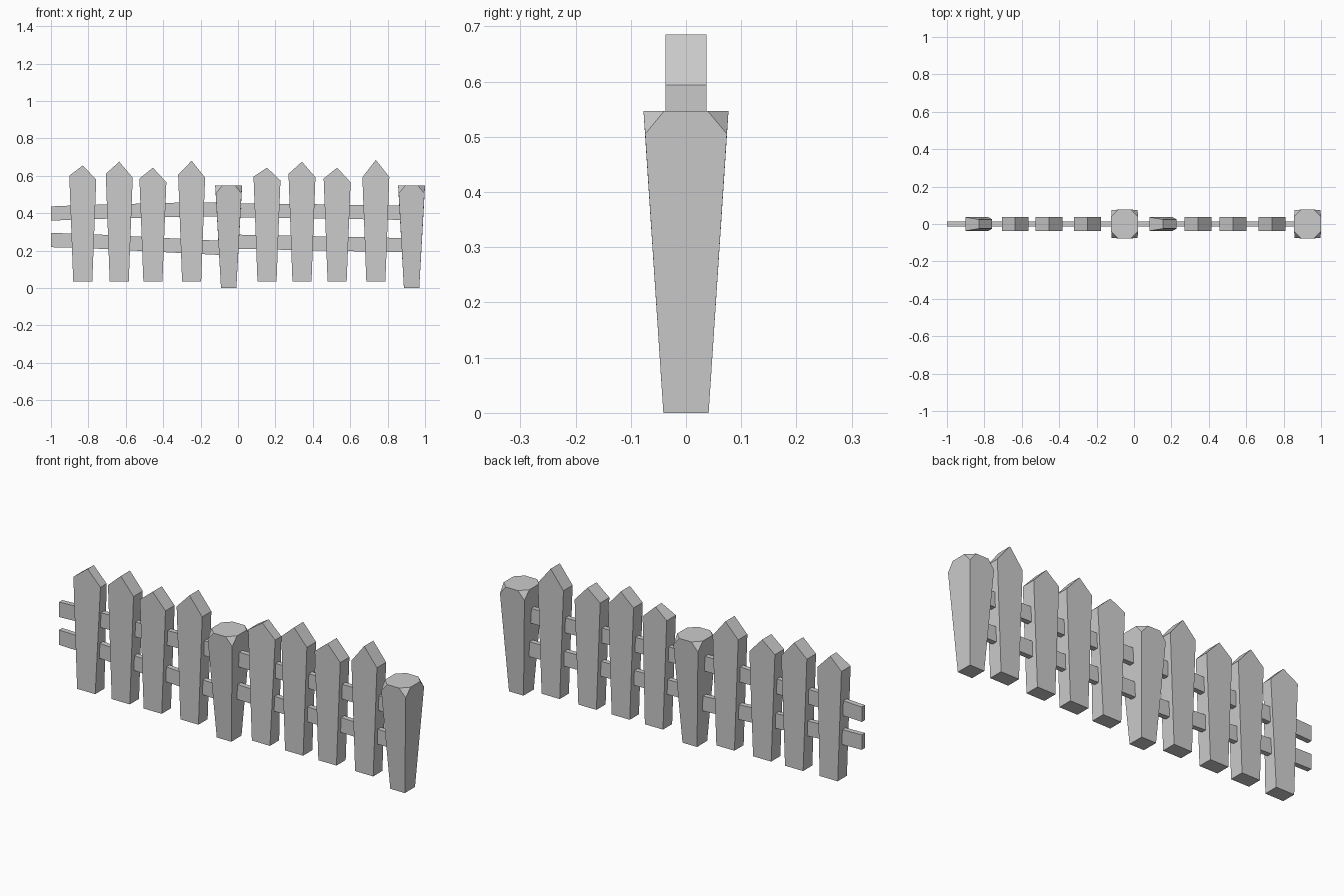
import bpy
import bmesh

if "Cube" in bpy.data.objects:
    bpy.data.objects.remove(bpy.data.objects["Cube"], do_unlink=True)

grey = bpy.data.materials.new("plain grey")
grey.use_nodes = True
colour = (0.6, 0.6, 0.6, 1)
grey.diffuse_color = colour
grey.node_tree.nodes["Principled BSDF"].inputs["Base Color"].default_value = colour


def finish(name, bm):
    bmesh.ops.recalc_face_normals(bm, faces=bm.faces)
    mesh = bpy.data.meshes.new(name)
    bm.to_mesh(mesh)
    bm.free()
    mesh.materials.append(grey)
    obj = bpy.data.objects.new(name, mesh)
    bpy.context.collection.objects.link(obj)
    return obj


def slab(name, profile):
    """Closed solid from (x, z, half depth) points, mirrored front to back."""
    bm = bmesh.new()
    front = [bm.verts.new((x, -d, z)) for x, z, d in profile]
    back = [bm.verts.new((x, d, z)) for x, z, d in profile]
    bm.faces.new(front)
    bm.faces.new(back[::-1])
    for i in range(len(front)):
        j = (i + 1) % len(front)
        bm.faces.new((front[j], front[i], back[i], back[j]))
    return finish(name, bm)


def picket(name, x, left_z, right_z, tip_z, slim):
    d = 0.037
    e = 0.025 if slim else d
    slab(name, [(x - 0.051, 0.035, d), (x + 0.051, 0.035, d),
                (x + 0.072, right_z, e), (x, tip_z, e), (x - 0.072, left_z, d)])


def post(name, x):
    """Tapered square post whose top corners are cut off."""
    top, cut_z, foot, wide, deep, cut = 0.547, 0.505, 0.041, 0.072, 0.077, 0.038
    corners = []
    for sx, sy in ((-1, -1), (1, -1), (1, 1), (-1, 1)):
        corners += [(x + sx * foot, sy * foot, 0),
                    (x + sx * (wide - 0.003), sy * (deep - 0.003), cut_z),
                    (x + sx * (wide - cut), sy * deep, top),
                    (x + sx * wide, sy * (deep - cut), top)]
    bm = bmesh.new()
    for c in corners:
        bm.verts.new(c)
    bmesh.ops.convex_hull(bm, input=bm.verts)
    bmesh.ops.dissolve_limit(bm, angle_limit=0.06, verts=bm.verts, edges=bm.edges)
    finish(name, bm)


def rail(name, path):
    h, d = 0.038, 0.013
    slab(name, [(x, z - h, d) for x, z in path] + [(x, z + h, d) for x, z in path[::-1]])


# Pointed pickets: centre, left and right shoulder, tip, slim right half
pickets = [
    (-0.83, 0.60, 0.58, 0.655, True), (-0.635, 0.61, 0.59, 0.675, False),
    (-0.455, 0.585, 0.565, 0.643, False), (-0.248, 0.605, 0.59, 0.68, False),
    (0.155, 0.595, 0.575, 0.643, True), (0.342, 0.61, 0.592, 0.675, False),
    (0.53, 0.585, 0.565, 0.643, False), (0.737, 0.592, 0.594, 0.685, False),
]
for number, values in enumerate(pickets, 1):
    picket(f"picket_{number}", *values)

# Thick posts
post("middle_post", -0.05)
post("end_post", 0.928)

# Rails, one pair for each bay
rail("upper_rail_1", [(-1, 0.398), (-0.83, 0.405), (-0.25, 0.42), (-0.05, 0.42)])
rail("lower_rail_1", [(-1, 0.256), (-0.83, 0.252), (-0.25, 0.222), (-0.05, 0.212)])
rail("upper_rail_2", [(-0.05, 0.415), (0.34, 0.411), (0.928, 0.401)])
rail("lower_rail_2", [(-0.05, 0.248), (0.34, 0.24), (0.928, 0.228)])
